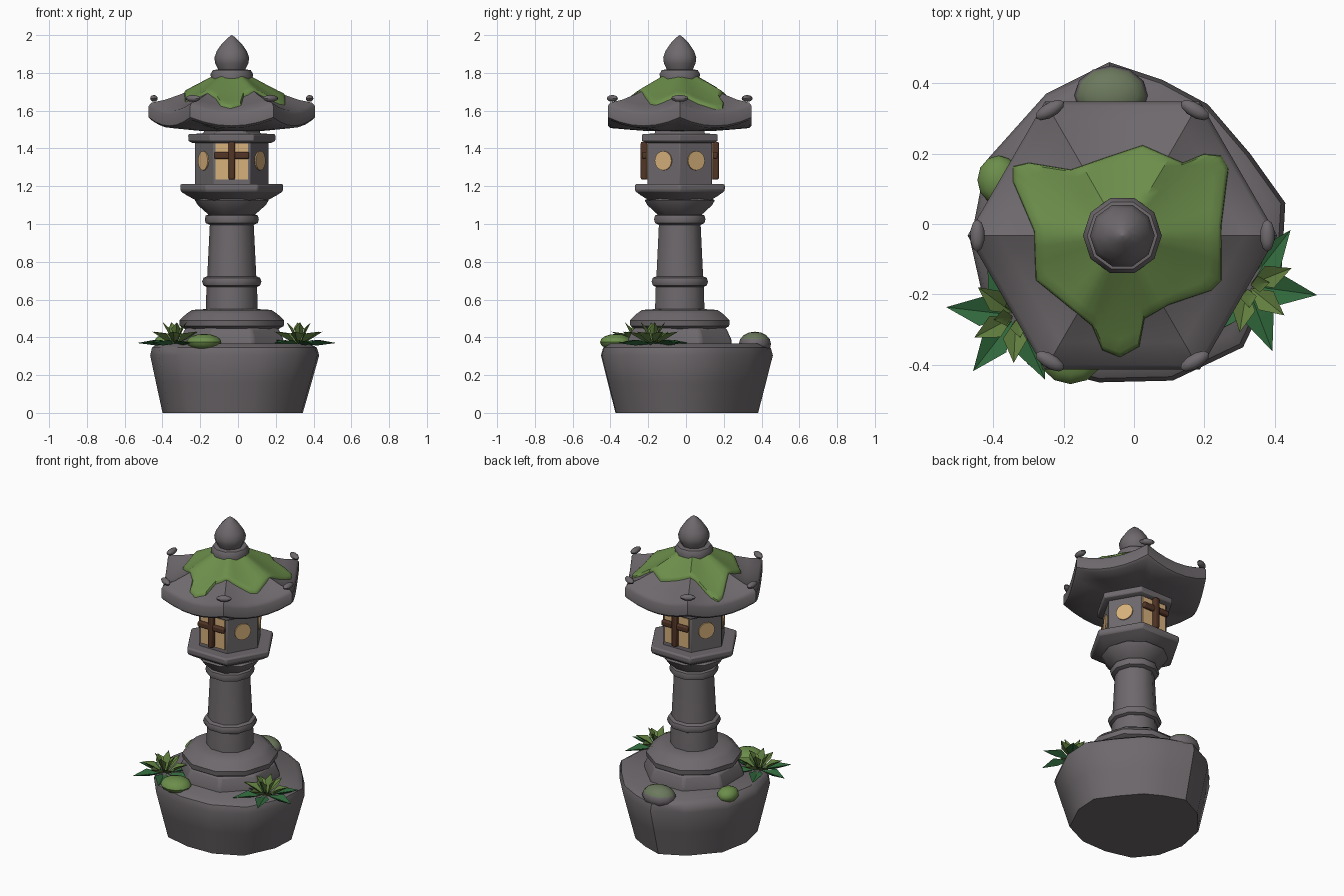
import bpy, bmesh, math, random
from mathutils import Vector, Matrix

if "Cube" in bpy.data.objects:
    bpy.data.objects.remove(bpy.data.objects["Cube"])

random.seed(4)
CX, CY = -0.033, -0.033          # lantern axis
HEX = math.cos(math.pi / 6)


def material(name, rgb):
    m = bpy.data.materials.new(name)
    m.diffuse_color = (*rgb, 1)
    m.use_nodes = True
    m.node_tree.nodes["Principled BSDF"].inputs["Base Color"].default_value = m.diffuse_color
    return m


STONE = material("stone", (0.155, 0.14, 0.15))
MOSS = material("moss", (0.15, 0.27, 0.07))
PALE = material("pale_moss", (0.15, 0.19, 0.11))
DARK = material("dark_leaf", (0.03, 0.14, 0.045))
LIGHT = material("light_leaf", (0.12, 0.21, 0.05))
PAPER = material("window_paper", (0.68, 0.44, 0.2))
WOOD = material("wood", (0.085, 0.036, 0.02))


def finish(name, bm, mats, bevel=0, loc=(0, 0, 0)):
    bmesh.ops.recalc_face_normals(bm, faces=bm.faces)
    me = bpy.data.meshes.new(name)
    bm.to_mesh(me)
    bm.free()
    for m in mats:
        me.materials.append(m)
    ob = bpy.data.objects.new(name, me)
    ob.location = loc
    bpy.context.collection.objects.link(ob)
    if bevel:
        b = ob.modifiers.new("bevel", 'BEVEL')
        b.width, b.segments, b.limit_method = bevel, 2, 'ANGLE'
        b.angle_limit = math.radians(35)
    return ob


def loft(bm, rings, caps=True):
    """Skin a list of equally long closed rings of points."""
    vs = [[bm.verts.new(p) for p in r] for r in rings]
    n = len(vs[0])
    for a, b in zip(vs, vs[1:]):
        for i in range(n):
            bm.faces.new((a[i], a[(i + 1) % n], b[(i + 1) % n], b[i]))
    if caps:
        bm.faces.new(vs[0])
        bm.faces.new(vs[-1])


def lathe(name, profile, sides, turn=0, bevel=0):
    bm = bmesh.new()
    loft(bm, [[(r * math.cos(turn + i * math.tau / sides),
                r * math.sin(turn + i * math.tau / sides), z)
               for i in range(sides)] for r, z in profile])
    return finish(name, bm, [STONE], bevel, (CX, CY, 0))


# Base boulder: irregular outline, tapered towards the ground
outline = [(-.07, .46), (.08, .41), (.21, .34), (.33, .2), (.43, .06), (.42, -.12), (.31, -.35),
           (.11, -.445), (-.1, -.45), (-.3, -.4), (-.42, -.25), (-.465, -.05), (-.42, .18), (-.25, .37)]
bm = bmesh.new()
loft(bm, [[(x * s - (1 - s) * .08, y * s, z) for x, y in outline]
          for s, z in ((.83, 0), (.92, .16), (1, .305), (.975, .345), (.9, .368))])
finish("base_boulder", bm, [STONE])

# Stone post, stacked from the ground up
lathe("foot", [(.3, .34), (.295, .39), (.265, .45)], 8, math.pi / 8, .012)
lathe("foot_ring", [(.24, .44), (.275, .46), (.278, .49), (.24, .525), (.21, .545), (.13, .55)], 10)
lathe("post", [(.138, .53), (.134, .66), (.13, .72), (.115, 1.02)], 10)
lathe("post_band", [(.13, .665), (.15, .675), (.157, .695), (.15, .715), (.125, .725)], 10)
lathe("post_collar", [(.115, .995), (.138, 1.005), (.143, 1.025), (.138, 1.045), (.11, 1.055)], 10)
lathe("bowl", [(.11, 1.04), (.135, 1.06), (.18, 1.10), (.195, 1.125), (.17, 1.14)], 10)
lathe("platform", [(.17, 1.115), (.235, 1.15), (.275, 1.175), (.275, 1.212)], 6, 0, .01)
lathe("lantern_room", [(.196, 1.2), (.196, 1.44)], 6, 0, .005)
lathe("room_cap", [(.21, 1.43), (.232, 1.44), (.232, 1.475), (.15, 1.48), (.15, 1.51)], 6, 0, .006)
lathe("finial_collar", [(.09, 1.755), (.11, 1.765), (.112, 1.795), (.1, 1.815), (.06, 1.82)], 10)
lathe("finial", [(.068, 1.81), (.088, 1.85), (.092, 1.88), (.08, 1.915), (.052, 1.955),
                 (.022, 1.985), (.001, 2.0)], 10)


# Roof: hexagon with lifted corners
def interp(table, s):
    for (a, za), (b, zb) in zip(table, table[1:]):
        if s <= b:
            return za + (zb - za) * max(0, s - a) / (b - a)
    return table[-1][1]


TOP = [(.1, 1.772), (.18, 1.722), (.26, 1.675), (.35, 1.63), (.425, 1.6), (.44, 1.58)]


def hex_coords(x, y):
    """Corner radius of the hexagon through a point, and closeness to a corner."""
    phi = (math.atan2(y, x) % (math.pi / 3)) - math.pi / 6
    return math.hypot(x, y) * math.cos(phi) / HEX, abs(math.tan(phi)) / math.tan(math.pi / 6)


def roof_z(x, y, table=TOP, lift=.045):
    s, c = hex_coords(x, y)
    return interp(table, s) + lift * (s / .44) ** 2 * c * c


def hex_ring(s, z, lift):
    pts = []
    for k in range(6):
        a = Vector((math.cos(k * math.pi / 3), math.sin(k * math.pi / 3)))
        b = Vector((math.cos((k + 1) * math.pi / 3), math.sin((k + 1) * math.pi / 3)))
        for j in range(6):
            p = a.lerp(b, j / 6) * s
            pts.append((p.x, p.y, z + lift * (s / .44) ** 2 * (j / 3 - 1) ** 2))
    return pts


bm = bmesh.new()
loft(bm, [hex_ring(s, z, .045) for s, z in TOP]
     + [hex_ring(s, z, .045) for s, z in ((.44, 1.52), (.425, 1.508), (.32, 1.5), (.2, 1.492))])
finish("roof", bm, [STONE], 0, (CX, CY, 0))

# Moss blanket draped over the roof
edge = [(-.345, .165), (-.3, .175), (-.18, .155), (-.08, .19), (.025, .225), (.14, .175), (.2, .2),
        (.25, .195), (.27, .16), (.25, 0), (.25, -.16), (.22, -.19), (.1, -.23), (.03, -.27),
        (.015, -.35), (-.04, -.38), (-.09, -.36), (-.12, -.29), (-.2, -.225), (-.28, -.16),
        (-.285, -.02), (-.345, .12)]
rim = []
for (ax, ay), (bx, by) in zip(edge, edge[1:] + edge[:1]):
    for t in (0, .33, .67):
        rim.append(Vector((ax + (bx - ax) * t - CX, ay + (by - ay) * t - CY)))
bm = bmesh.new()
rings = []
for f, h in ((0, .012), (.2, .014), (.4, .016), (.6, .017), (.8, .017), (.94, .017), (.985, .011), (1, -.008)):
    ring = [v.normalized() * .1 * (1 - f) + v * f for v in rim]
    rings.append([(p.x, p.y, roof_z(p.x, p.y) + h) for p in ring])
loft(bm, rings, False)
finish("roof_moss", bm, [MOSS], 0, (CX, CY, 0))

# Small rounded knobs above the roof corners
for k in range(6):
    bm = bmesh.new()
    bmesh.ops.create_uvsphere(bm, u_segments=10, v_segments=6, radius=1)
    bm.transform(Matrix.Rotation(k * math.pi / 3, 4, 'Z') @ Matrix.Translation((.412, 0, 1.665))
                 @ Matrix.Diagonal((.021, .046, .018, 1)))
    finish("corner_knob", bm, [STONE], 0, (CX, CY, 0))


# Windows: latticed panes front and back, round ones on the other faces
def box(name, size, centre, turn, mat, bevel=0):
    bm = bmesh.new()
    bmesh.ops.create_cube(bm, size=1)
    bm.transform(Matrix.Rotation(turn, 4, 'Z') @ Matrix.Translation(centre) @ Matrix.Diagonal((*size, 1)))
    return finish(name, bm, [mat], bevel, (CX, CY, 0))


AP = .196 * HEX
for k in range(6):
    turn = k * math.pi / 3
    if k % 3 == 0:
        box("window_pane", (.172, .009, .19), (0, -AP - .003, 1.33), turn, PAPER)
        box("lattice_upright", (.034, .034, .2), (0, -AP - .02, 1.335), turn, WOOD, .008)
        box("lattice_bar", (.185, .026, .036), (0, -AP - .018, 1.363), turn, WOOD, .008)
    else:
        bm = bmesh.new()
        bmesh.ops.create_cone(bm, cap_ends=True, segments=20, radius1=.051, radius2=.051, depth=.009)
        bm.transform(Matrix.Rotation(turn, 4, 'Z') @ Matrix.Translation((0, -AP - .003, 1.335))
                     @ Matrix.Rotation(math.pi / 2, 4, 'X'))
        finish("round_window", bm, [PAPER], 0, (CX, CY, 0))


# Mounds lying on the boulder
def mound(name, loc, size, mats, split=9.0):
    bm = bmesh.new()
    bmesh.ops.create_uvsphere(bm, u_segments=12, v_segments=8, radius=1)
    bm.transform(Matrix.Diagonal((*size, 1)))
    for f in bm.faces:
        f.material_index = int(f.calc_center_median().z > split * size[2])
    finish(name, bm, mats, 0, loc)


mound("moss_mound", (-.18, -.37, .375), (.092, .085, .043), [MOSS])
mound("moss_mound_side", (-.385, .125, .37), (.06, .07, .045), [MOSS])
mound("mossy_stone", (-.065, .365, .365), (.105, .085, .065), [STONE, PALE], .4)


# Spiky plants: low dark leaves outside, lighter upright leaves inside
def plant(name, loc, start):
    bm = bmesh.new()
    for count, length, width, rise, offset, mat in ((6, .2, .042, 0, 0, 0), (6, .135, .034, .06, .5, 1),
                                                    (4, .065, .024, .11, .2, 1)):
        for i in range(count):
            rot = Matrix.Rotation(start + (i + offset) * math.tau / count + random.uniform(-.06, .06), 3, 'Z')
            w = width
            pts = [(.01, 0, 0), (length * .5, w, rise * .55 + .022), (length * .5, 0, rise * .55 + .004),
                   (length * .5, -w, rise * .55 + .022), (length, 0, rise + .005), (length * .5, 0, rise * .55 - .008)]
            v = [bm.verts.new(rot @ Vector(p)) for p in pts]
            for f in ((0, 2, 1), (0, 3, 2), (1, 2, 4), (2, 3, 4), (0, 1, 5), (0, 5, 3), (1, 4, 5), (5, 4, 3)):
                bm.faces.new([v[j] for j in f]).material_index = mat
    finish(name, bm, [DARK, LIGHT], 0, loc)


plant("plant_left", (-.335, -.26, .365), math.radians(175))
plant("plant_right", (.322, -.175, .365), math.radians(-10))

# Smooth shading with crisp edges
bpy.ops.object.select_all(action='SELECT')
bpy.context.view_layer.objects.active = bpy.context.selected_objects[0]
bpy.ops.object.shade_smooth_by_angle(angle=math.radians(38))
